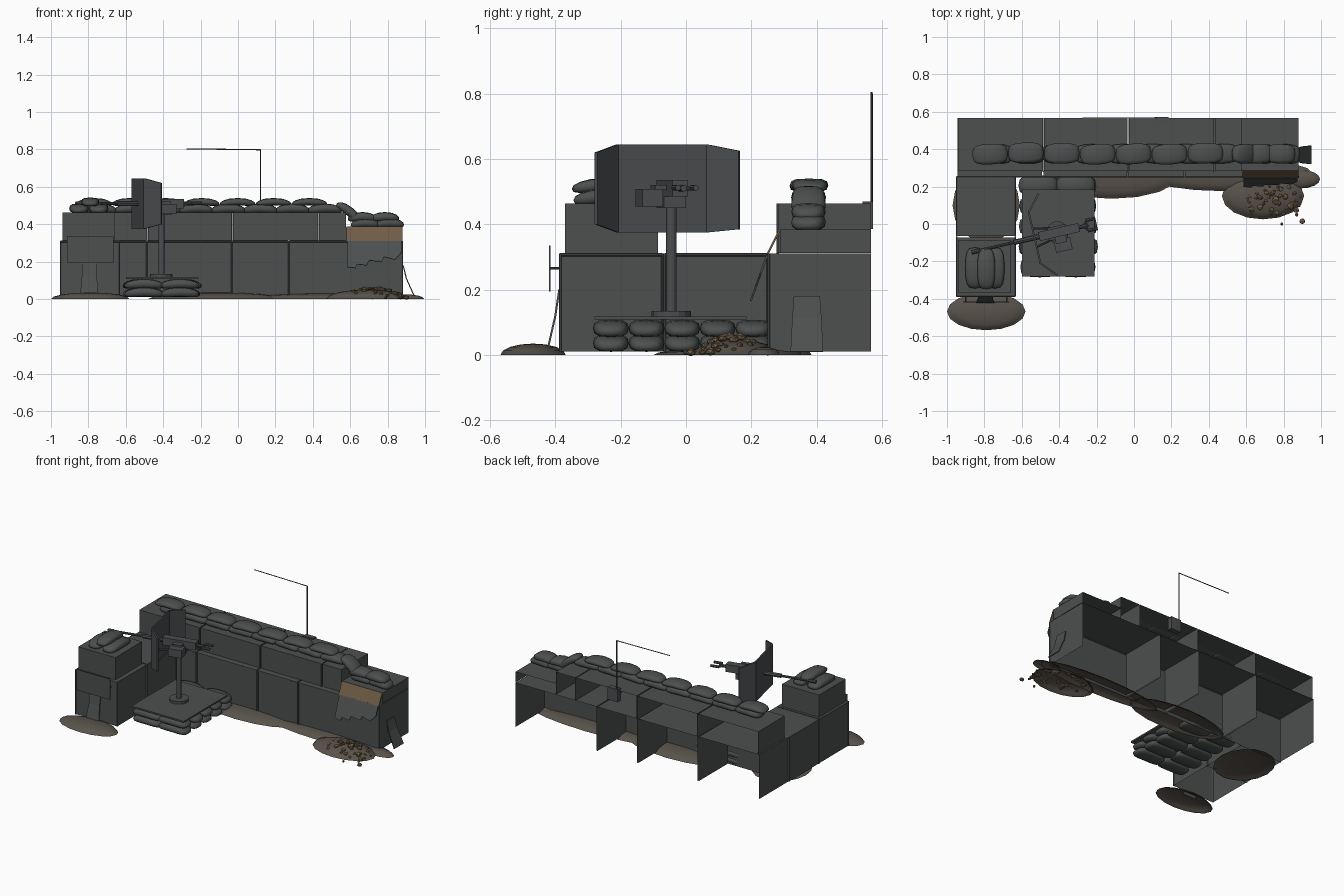
import bpy, bmesh, random
from math import radians, sin, cos, pi
from mathutils import Matrix, Vector

if "Cube" in bpy.data.objects:
    bpy.data.objects.remove(bpy.data.objects["Cube"])
random.seed(4)


def material(name, rgb):
    m = bpy.data.materials.new(name)
    m.diffuse_color = (*rgb, 1)
    m.use_nodes = True
    m.node_tree.nodes["Principled BSDF"].inputs["Base Color"].default_value = m.diffuse_color
    return m


FABRIC = material("dark_fabric", (0.075, 0.08, 0.08))
EARTH = material("earth", (0.10, 0.085, 0.07))
SAND = material("sand", (0.16, 0.11, 0.06))
METAL = material("gunmetal", (0.07, 0.075, 0.078))


def finish(name, bm, mat, smooth=False, matrix=None):
    me = bpy.data.meshes.new(name)
    bm.to_mesh(me)
    bm.free()
    ob = bpy.data.objects.new(name, me)
    bpy.context.collection.objects.link(ob)
    me.materials.append(mat)
    for p in me.polygons:
        p.use_smooth = smooth
    if matrix:
        ob.matrix_world = matrix
    return ob


def box(name, lo, hi, mat=FABRIC, open_sides=(), matrix=None):
    """Box between two corners; faces whose normal is in open_sides are left out."""
    lo, hi = Vector(lo), Vector(hi)
    bm = bmesh.new()
    bmesh.ops.create_cube(bm, size=1)
    bm.normal_update()
    gone = [f for f in bm.faces if any(f.normal.dot(Vector(s)) > 0.9 for s in open_sides)]
    bmesh.ops.delete(bm, geom=gone, context='FACES')
    for v in bm.verts:
        v.co = Vector([(a + b) / 2 + c * (b - a) for a, b, c in zip(lo, hi, v.co)])
    return finish(name, bm, mat, matrix=matrix)


def rod(name, a, b, r, mat=METAL, sides=8, r2=None, matrix=None):
    a, b = Vector(a), Vector(b)
    bm = bmesh.new()
    m = Matrix.Translation((a + b) / 2) @ (b - a).to_track_quat('Z', 'Y').to_matrix().to_4x4()
    bmesh.ops.create_cone(bm, cap_ends=True, segments=sides, radius1=r,
                          radius2=r if r2 is None else r2, depth=(b - a).length, matrix=m)
    return finish(name, bm, mat, matrix=matrix)


def bag(name, loc, length=0.2, width=0.105, height=0.05, turn=0, tilt=0, sag=0.012):
    """Pillow shaped sandbag, long axis along x, with drooping ends."""
    bm = bmesh.new()
    bmesh.ops.create_uvsphere(bm, u_segments=12, v_segments=8, radius=1)
    sq = lambda c, p: (abs(c) ** p) * (1 if c > 0 else -1)
    for v in bm.verts:
        x, y, z = v.co.z, v.co.y, v.co.x
        x, y = sq(x, 0.75), sq(y, 0.55)
        v.co = (x * length / 2, y * width / 2, sq(z, 0.8) * height / 2 - sag * x * x)
    bmesh.ops.recalc_face_normals(bm, faces=bm.faces)
    m = (Matrix.Translation(loc) @ Matrix.Rotation(radians(turn), 4, 'Z')
         @ Matrix.Rotation(radians(tilt), 4, 'Y'))
    return finish(name, bm, FABRIC, True, m)


def mound(name, x, y, rx, ry, h):
    bm = bmesh.new()
    bmesh.ops.create_uvsphere(bm, u_segments=16, v_segments=8, radius=1)
    bmesh.ops.bisect_plane(bm, geom=bm.verts[:] + bm.edges[:] + bm.faces[:],
                           plane_co=(0, 0, 0), plane_no=(0, 0, 1), clear_inner=True)
    for v in bm.verts:
        v.co = (x + v.co.x * rx, y + v.co.y * ry, max(0, v.co.z) * h)
    return finish(name, bm, EARTH, True)


def sheet(name, pts, thickness=0.006, mat=FABRIC, faces=None, matrix=None):
    bm = bmesh.new()
    vs = [bm.verts.new(p) for p in pts]
    for f in faces or [range(len(pts))]:
        bm.faces.new([vs[i] for i in f])
    ob = finish(name, bm, mat, matrix=matrix)
    if thickness:
        s = ob.modifiers.new("thickness", 'SOLIDIFY')
        s.thickness, s.offset = thickness, 0
    return ob


BACK, DOWN = (0, 1, 0), (0, 0, -1)

# Long wall: lower cells, open at the back and underneath
for i, (a, b) in enumerate([(-0.945, -0.492), (-0.485, -0.037), (-0.03, 0.268), (0.275, 0.88)]):
    box(f"lower_cell_{i}", (a, 0.255, 0.01), (b, 0.567, 0.31), open_sides=(BACK, DOWN))
    rod(f"lower_rim_{i}", (a, 0.253, 0.307), (b, 0.253, 0.307), 0.005, sides=6)
    for x in (a, b):
        rod(f"lower_post_{i}", (x, 0.253, 0.01), (x, 0.253, 0.31), 0.004, sides=6)
# Upper cells
for i, (a, b) in enumerate([(-0.937, -0.487), (-0.48, -0.034), (-0.026, 0.427), (0.433, 0.577)]):
    box(f"upper_cell_{i}", (a, 0.283, 0.312), (b, 0.567, 0.463), open_sides=(BACK, DOWN))
    if i < 3:
        rod(f"upper_post_{i}", (b, 0.281, 0.31), (b, 0.281, 0.463), 0.004, sides=6)

# Damaged upper cell with spilling sand
box("damaged_cell", (0.577, 0.29, 0.312), (0.88, 0.567, 0.384), open_sides=(BACK, DOWN))
sheet("spilling_sand", [(0.58, 0.288, 0.385), (0.88, 0.288, 0.385), (0.88, 0.248, 0.305),
                        (0.58, 0.248, 0.305)], mat=SAND)
torn = [(0.585, .31), (0.585, .17), (0.63, .165), (0.635, .185), (0.69, .18), (0.70, .205),
        (0.77, .20), (0.78, .225), (0.84, .21), (0.875, .25), (0.875, .31)]
sheet("torn_panel", [(x, 0.25 - 0.05 * (0.31 - z) / 0.14, z) for x, z in torn])

# Short arm of the wall
for i, (a, b) in enumerate([(-0.385, -0.072), (-0.065, 0.25)]):
    box(f"arm_cell_{i}", (-0.948, a, 0.01), (-0.635, b, 0.31), open_sides=(DOWN,))
    for x in (-0.948, -0.635):
        rod(f"arm_rim_{i}", (x, a, 0.307), (x, b, 0.307), 0.005, sides=6)
        for y in (a, b):
            rod(f"arm_post_{i}", (x, y, 0.01), (x, y, 0.31), 0.004, sides=6)
rod("arm_front_rim", (-0.948, -0.385, 0.307), (-0.635, -0.385, 0.307), 0.005, sides=6)
box("arm_upper_cell", (-0.937, -0.37, 0.312), (-0.66, -0.085, 0.463), open_sides=(DOWN,))

# Blank sign plate and loose flaps
box("sign_plate", (-0.915, -0.42, 0.195), (-0.665, -0.415, 0.335))
for x in (-0.9, -0.68):
    rod("sign_bracket", (x, -0.417, 0.265), (x, -0.385, 0.265), 0.004, sides=6)
sheet("front_flap", [(-0.835, -0.388, .2), (-0.755, -0.388, .2), (-0.755, -0.4, .12),
                     (-0.745, -0.425, .01), (-0.845, -0.425, .01), (-0.835, -0.4, .12)],
      faces=[(0, 1, 2, 5), (5, 2, 3, 4)])
sheet("side_flap", [(0.883, 0.33, .18), (0.883, 0.41, .18), (0.9, 0.415, .11),
                    (0.945, 0.42, .01), (0.945, 0.32, .01), (0.9, 0.325, .11)],
      faces=[(0, 1, 2, 5), (5, 2, 3, 4)])

# Earth heaps and rubble
mound("front_mound", -0.79, -0.468, 0.21, 0.1, 0.035)
mound("middle_mound", -0.12, 0.26, 0.36, 0.125, 0.035)
mound("long_mound", 0.5, 0.265, 0.46, 0.09, 0.03)
mound("rubble_mound", 0.69, 0.15, 0.22, 0.125, 0.05)
mound("end_mound", 0.89, 0.24, 0.105, 0.05, 0.025)
mound("left_mound", -0.79, 0.1, 0.18, 0.2, 0.02)
bm = bmesh.new()
for i in range(60):
    ang, d = random.uniform(0, 2 * pi), random.random() ** 0.6
    x, y = 0.72 + 0.19 * d * cos(ang), 0.14 + 0.11 * d * sin(ang)
    if i < 3:
        x, y = [(0.79, 0.0), (0.9, 0.015), (0.87, 0.05)][i]
    m = (Matrix.Translation((x, y, 0.008 + (0.05 * (1 - d * d) if i > 2 else 0)))
         @ Matrix.Rotation(ang, 4, 'Z') @ Matrix.Diagonal((1, random.uniform(.6, 1), .7, 1)))
    bmesh.ops.create_icosphere(bm, subdivisions=1, radius=random.uniform(0.009, 0.019), matrix=m)
finish("rubble", bm, SAND)

# Sandbags along the top of the wall, in two layers
for i in range(8):
    bag(f"wall_bag_low_{i}", (-0.74 + i * 0.172, 0.375, 0.485), 0.185,
        0.105, turn=random.uniform(-5, 5))
for i in range(7):
    bag(f"wall_bag_high_{i}", (-0.77 + i * 0.192, 0.375 + random.uniform(-.006, .006), 0.52), 0.19,
        0.11, 0.04, random.uniform(-5, 5))
bag("sliding_bag", (0.6, 0.375, 0.465), 0.17, tilt=40)
for x, z in [(0.68, .408), (0.81, .408), (0.665, .44), (0.785, .44)]:
    bag("end_bag", (x, 0.375, z), 0.155, turn=random.uniform(-6, 6))

# Sandbags on the arm
for x in (-0.85, -0.745):
    bag("arm_bag_low", (x, -0.235, 0.485), 0.22, turn=90)
bag("arm_bag_high", (-0.79, -0.24, 0.52), 0.22, 0.095, 0.045, 90)

# Gun platform on stacked sandbags
box("platform", (-0.6, -0.28, 0.108), (-0.21, 0.185, 0.118))
for layer in range(2):
    for row in range(5):
        for col in range(2):
            bag("platform_bag", (-0.505 + col * 0.2 + random.uniform(-.008, .008),
                                 -0.23 + row * 0.109, 0.037 + layer * 0.045), 0.21, 0.11, 0.052)

# Gun pedestal
px, py = -0.41, -0.045
rod("pedestal_base", (px, py, 0.118), (px, py, 0.135), 0.06, sides=16)
rod("pedestal_post", (px, py, 0.135), (px, py, 0.455), 0.016, sides=12)

# Gun: built pointing to -x, then turned on the pedestal
G = Matrix.Translation((px, py, 0)) @ Matrix.Rotation(radians(13), 4, 'Z')
box("cradle", (-0.05, -0.035, 0.45), (0.05, 0.035, 0.485), METAL, matrix=G)
box("receiver", (-0.1, -0.024, 0.485), (0.12, 0.024, 0.535), METAL, matrix=G)
box("ammo_box", (-0.03, -0.105, 0.455), (0.06, -0.04, 0.508), METAL, matrix=G)
box("feed_tray", (-0.02, -0.06, 0.505), (0.04, -0.02, 0.52), METAL, matrix=G)
rod("barrel_jacket", (-0.24, 0, 0.51), (-0.1, 0, 0.51), 0.014, matrix=G)
rod("barrel", (-0.43, 0, 0.51), (-0.24, 0, 0.51), 0.008, matrix=G)
rod("muzzle", (-0.47, 0, 0.51), (-0.43, 0, 0.51), 0.012, matrix=G)
rod("grip_bar", (0.12, 0, 0.51), (0.17, 0, 0.51), 0.01, matrix=G)
for s in (-1, 1):
    rod("grip_arm", (0.14, 0, 0.51), (0.17, s * 0.028, 0.51), 0.006, matrix=G)
    rod("grip", (0.16, s * 0.028, 0.512), (0.215, s * 0.028, 0.512), 0.009, matrix=G)
    rod("shield_strut", (-0.125, s * 0.05, 0.46), (-0.03, s * 0.03, 0.468), 0.006, matrix=G)

# Three-panel gun shield
cols = [(-0.05, -0.225, .40, .62), (-0.125, -0.14, .375, .645),
        (-0.125, 0.14, .375, .645), (-0.05, 0.225, .385, .625)]
sheet("gun_shield", [(x, y, z) for x, y, a, b in cols for z in (a, b)], 0.01, METAL,
      [(2 * i, 2 * i + 2, 2 * i + 3, 2 * i + 1) for i in range(3)], G)

# Radio and bent aerial
box("radio_box", (0.11, 0.54, 0.385), (0.185, 0.573, 0.47), METAL)
rod("aerial_mast", (0.12, 0.568, 0.46), (0.12, 0.568, 0.8), 0.004, sides=6)
rod("aerial_tip", (0.12, 0.568, 0.798), (-0.275, 0.568, 0.803), 0.003, sides=6)
